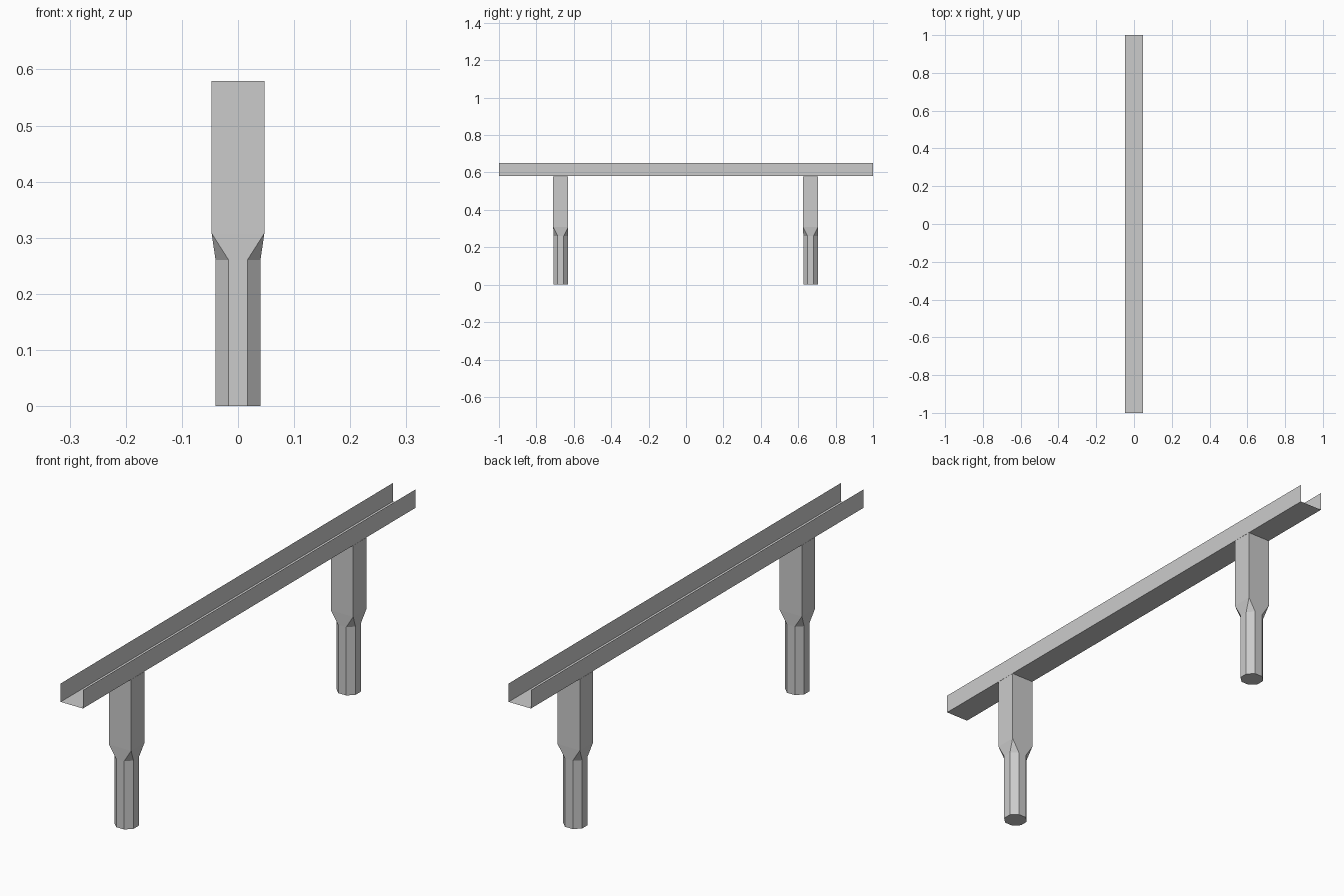
import bpy, bmesh
from math import radians, cos, sin

cube = bpy.data.objects.get("Cube")
if cube:
    bpy.data.objects.remove(cube, do_unlink=True)

grey = bpy.data.materials.new("plain grey")
grey.use_nodes = True
colour = (0.6, 0.6, 0.6, 1)
grey.diffuse_color = colour
grey.node_tree.nodes["Principled BSDF"].inputs["Base Color"].default_value = colour

HALF_W = 0.047      # half width of rail and post head
FLOOR = 0.58        # height of the rail floor
RAIL_TOP = 0.65


def finish(name, bm, y=0):
    mesh = bpy.data.meshes.new(name)
    bm.to_mesh(mesh)
    bm.free()
    mesh.materials.append(grey)
    obj = bpy.data.objects.new(name, mesh)
    obj.location.y = y
    bpy.context.collection.objects.link(obj)


# Open sheet channel, swept along y
bm = bmesh.new()
profile = [(-HALF_W, RAIL_TOP), (-HALF_W, FLOOR), (HALF_W, FLOOR), (HALF_W, RAIL_TOP)]
ends = [[bm.verts.new((x, y, z)) for x, z in profile] for y in (-1, 1)]
for i in range(3):
    bm.faces.new((ends[0][i], ends[0][i + 1], ends[1][i + 1], ends[1][i]))
finish("rail_channel", bm)


# Post: octagonal foot, tapered collar, rectangular head
def make_post(name, y):
    bm = bmesh.new()
    half_d = 0.04
    radius = half_d / cos(radians(22.5))
    angles = [radians(22.5 + 45 * i) for i in range(8)]
    rings = [[bm.verts.new((radius * cos(a), radius * sin(a) * 0.97, z)) for a in angles]
             for z in (0, 0.26)]
    corners = [(1, 1), (-1, 1), (-1, -1), (1, -1)]
    heads = [[bm.verts.new((sx * HALF_W, sy * half_d, z)) for sx, sy in corners]
             for z in (0.308, FLOOR - 0.0005)]
    foot, neck = rings
    low, top = heads
    bm.faces.new(foot[::-1])
    bm.faces.new(top)
    for i in range(8):
        j = (i + 1) % 8
        bm.faces.new((foot[i], foot[j], neck[j], neck[i]))
    for i in range(4):
        j = (i + 1) % 4
        a, b, c = 2 * i, 2 * i + 1, (2 * i + 2) % 8
        bm.faces.new((low[i], low[j], top[j], top[i]))
        bm.faces.new((neck[a], neck[b], low[i]))           # corner chamfer
        bm.faces.new((neck[b], neck[c], low[j], low[i]))   # side taper
    finish(name, bm, y)


make_post("front_post", -0.67)
make_post("back_post", 0.666)
